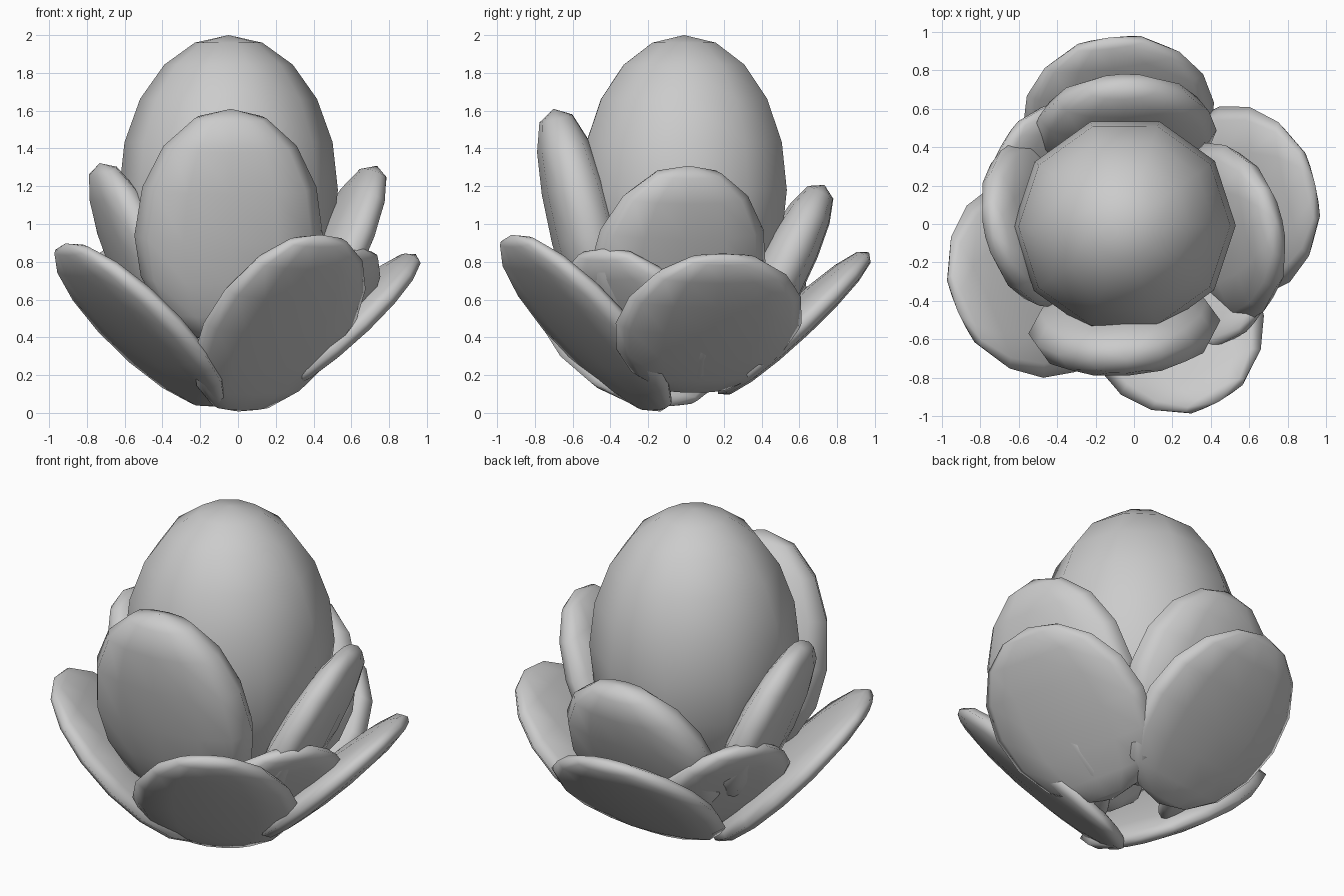
import bpy, bmesh
from math import radians
from mathutils import Matrix, Vector

if "Cube" in bpy.data.objects:
    bpy.data.objects.remove(bpy.data.objects["Cube"])


def blob(name, center, size, segs, rings, rot, blunt=1.0, lower=1.0):
    """Scaled sphere; blunt < 1 fills out the thin (local x) profile,
    lower < 1 shortens the half below the centre."""
    bm = bmesh.new()
    bmesh.ops.create_uvsphere(bm, u_segments=segs, v_segments=rings, radius=1)
    for v in bm.verts:
        x, y, z = v.co
        if abs(x) > 1e-4:
            x = abs(x) ** blunt * (1 if x > 0 else -1)
        if z < 0:
            z *= lower
        v.co = Vector((x * size[0], y * size[1], z * size[2]))
    bm.transform(Matrix.Translation(center) @ rot)
    for f in bm.faces:
        f.smooth = True
    me = bpy.data.meshes.new(name)
    bm.to_mesh(me)
    bm.free()
    ob = bpy.data.objects.new(name, me)
    bpy.context.collection.objects.link(ob)
    return ob


def petal(name, azimuth, tilt, center, thick, width, length, lower=1.0):
    rot = Matrix.Rotation(radians(azimuth), 4, 'Z') @ Matrix.Rotation(radians(tilt), 4, 'Y')
    blob(name, center, (thick, width, length), 12, 8, rot, 0.72, lower)


# Central bud
blob("bud", (-0.05, -0.01, 1.18), (0.58, 0.57, 0.82), 10, 10, Matrix.Rotation(radians(18), 4, 'Z'))

# Inner petals: azimuth, outward tilt, centre, half thickness / width / length
petal("inner_petal_front", -86, 14, (-0.05, -0.535, 0.94), 0.18, 0.50, 0.69, 0.85)
petal("inner_petal_right", 13, 26, (0.475, -0.045, 0.76), 0.125, 0.48, 0.61, 0.68)
petal("inner_petal_back", 92, 27, (-0.05, 0.47, 0.69), 0.15, 0.48, 0.58, 0.78)
petal("inner_petal_left", 194, 23, (-0.505, 0.0, 0.77), 0.13, 0.45, 0.60, 0.66)

# Small middle petals
petal("middle_petal_front_right", -33, 41, (0.37, -0.25, 0.46), 0.09, 0.44, 0.54, 0.85)
petal("middle_petal_back_left", 150, 41, (-0.37, 0.24, 0.47), 0.09, 0.42, 0.54, 0.8)

# Outer petals
petal("outer_petal_front", -61, 44, (0.22, -0.53, 0.475), 0.085, 0.46, 0.65)
petal("outer_petal_right", 13, 47, (0.56, 0.12, 0.475), 0.085, 0.505, 0.535)
petal("outer_petal_back", 97, 47, (-0.08, 0.57, 0.475), 0.085, 0.50, 0.55)
petal("outer_petal_left", 204, 45, (-0.52, -0.285, 0.465), 0.085, 0.53, 0.61)
